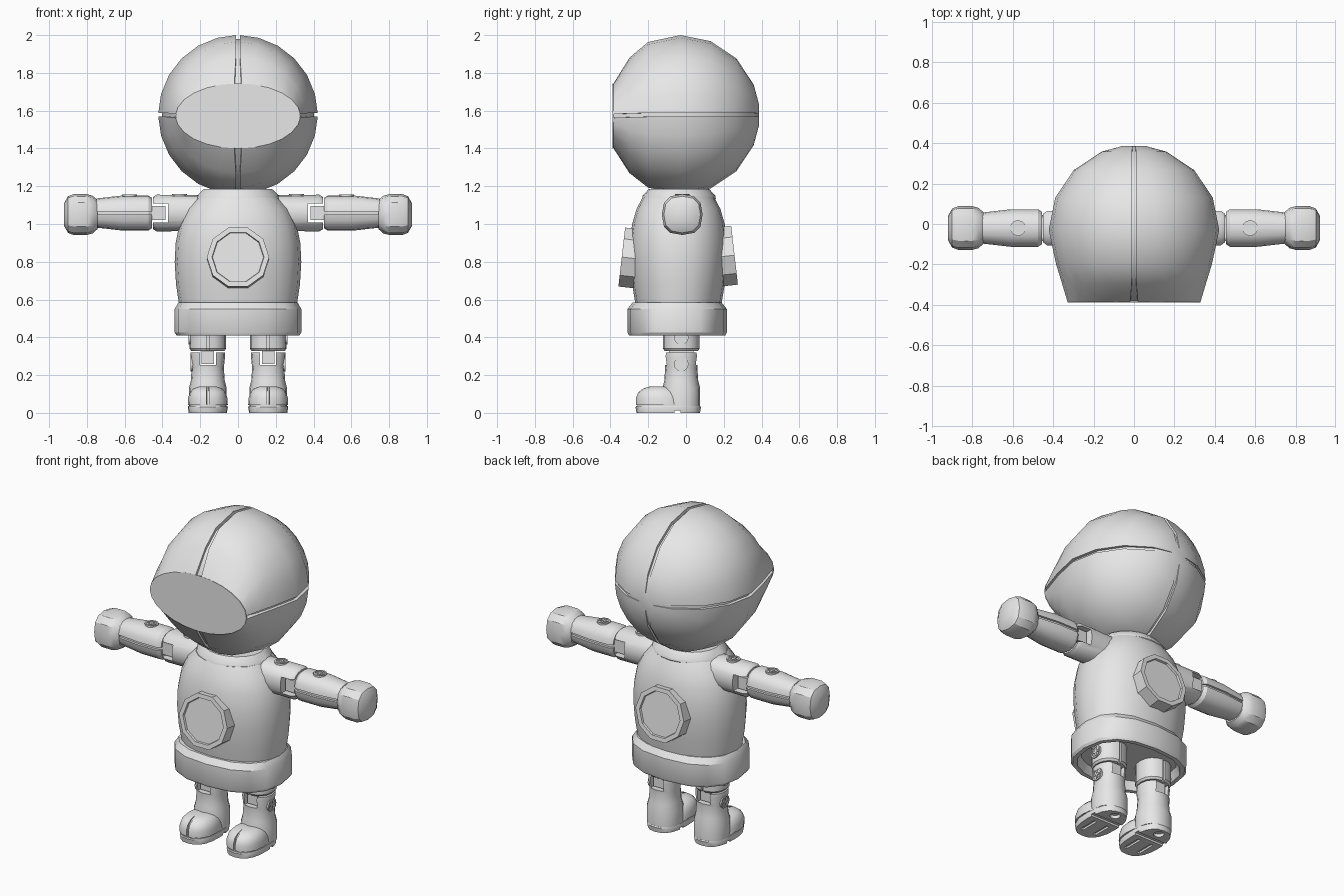
import bpy, bmesh
from math import sin, cos, pi, radians, copysign, sqrt
from mathutils import Matrix, Vector

if "Cube" in bpy.data.objects:
    bpy.data.objects.remove(bpy.data.objects["Cube"])

grey = bpy.data.materials.new("plain_grey")
grey.use_nodes = True
grey.diffuse_color = (0.8, 0.8, 0.8, 1)
grey.node_tree.nodes["Principled BSDF"].inputs["Base Color"].default_value = (0.8, 0.8, 0.8, 1)
parts = []


def finish(name, bm, matrix=Matrix()):
    bmesh.ops.transform(bm, matrix=matrix, verts=bm.verts)
    bmesh.ops.recalc_face_normals(bm, faces=bm.faces)
    mesh = bpy.data.meshes.new(name)
    bm.to_mesh(mesh)
    bm.free()
    mesh.materials.append(grey)
    obj = bpy.data.objects.new(name, mesh)
    bpy.context.scene.collection.objects.link(obj)
    parts.append(obj)
    return obj


def loft(name, axis, rings, n=16, power=2, grooves=(), width=0.006, depth=0.012, matrix=Matrix()):
    """Skin rings (position, u centre, v centre, u radius, v radius); grooves are sunk at quarter turns."""
    bm = bmesh.new()
    loops = []
    for t, cu, cv, ru, rv in rings:
        r = min(ru, rv)
        d, k = min(width / r, 0.12), 1 - min(depth / r, 0.2)
        steps = []
        for i in range(n):
            a = 2 * pi * i / n
            if i * 4 / n in grooves:
                steps += [(a - d, 1), (a - d, k), (a + d, k), (a + d, 1)]
            else:
                steps.append((a, 1))
        loop = []
        for a, k in steps:
            u = cu + k * ru * copysign(abs(cos(a)) ** (2 / power), cos(a))
            v = cv + k * rv * copysign(abs(sin(a)) ** (2 / power), sin(a))
            co = {"x": (t, u, v), "y": (u, t, v), "z": (u, v, t)}[axis]
            loop.append(bm.verts.new(co))
        loops.append(loop)
    for a, b in zip(loops, loops[1:]):
        for i in range(len(a)):
            j = (i + 1) % len(a)
            bm.faces.new((a[i], a[j], b[j], b[i]))
    bm.faces.new(loops[0])
    bm.faces.new(loops[-1])
    return finish(name, bm, matrix)


def box(name, centre, size, matrix=Matrix()):
    bm = bmesh.new()
    bmesh.ops.create_cube(bm, size=1)
    return finish(name, bm, matrix @ Matrix.Translation(centre) @ Matrix.Diagonal((*size, 1)))


def cut(obj, cutter):
    mod = obj.modifiers.new("cut", "BOOLEAN")
    mod.operation, mod.solver, mod.object = "DIFFERENCE", "EXACT", cutter
    graph = bpy.context.evaluated_depsgraph_get()
    mesh = bpy.data.meshes.new_from_object(obj.evaluated_get(graph))
    obj.modifiers.clear()
    obj.data = mesh
    parts.remove(cutter)
    bpy.data.objects.remove(cutter)


def screw(name, matrix):
    loft(name, "z", [(-0.03, 0, 0, 0.039, 0.039), (0.005, 0, 0, 0.039, 0.039), (0.005, 0, 0, 0.03, 0.03),
                     (0, 0, 0, 0.03, 0.03)], n=12, matrix=matrix)
    for i, size in enumerate([(0.05, 0.01, 0.01), (0.01, 0.05, 0.01)]):
        box(f"{name}_cross_{i + 1}", (0, 0, 0), size, matrix)


# Helmet: sphere sections blending into a wide oval front opening
rings = [(-0.385, 0, 1.572, 0.33, 0.17), (-0.3, 0, 1.575, 0.355, 0.305)]
for deg in (-24, 0, 22.5, 45, 67.5, 82):
    a = radians(deg)
    r = 0.422 * cos(a)
    rings.append((-0.03 + 0.42 * sin(a), 0, 1.578, r, r))
loft("helmet", "y", rings, n=24, grooves=(0, 1, 2, 3), width=0.01, depth=0.02)
loft("visor", "y", [(-0.38, 0, 1.572, 0.328, 0.168), (-0.389, 0, 1.572, 0.33, 0.172)], n=24)

# Torso, collar and hip band
torso = [(0.56, 0.31, 0.225), (0.68, 0.328, 0.245), (0.8, 0.335, 0.258), (0.9, 0.33, 0.258),
         (1.0, 0.31, 0.245), (1.08, 0.27, 0.222), (1.14, 0.215, 0.19)]
loft("torso", "z", [(z, 0, -0.04, u, v) for z, u, v in torso], n=20, power=2.2)
collar = [(1.12, 0.21, 0.185), (1.135, 0.222, 0.195), (1.15, 0.218, 0.192), (1.185, 0.18, 0.16)]
loft("collar", "z", [(z, 0, -0.037, u, v) for z, u, v in collar], n=20)
band = [(0.46, 0.28, 0.21), (0.41, 0.3, 0.23), (0.41, 0.325, 0.255), (0.425, 0.335, 0.263),
        (0.55, 0.335, 0.263), (0.585, 0.315, 0.235)]
loft("hip_band", "z", [(z, 0, -0.047, u, v) for z, u, v in band], n=16, power=2.5)

# Tilted round ports on chest and back
for name, y, z, turn in (("chest_port", -0.34, 0.825, 0), ("back_port", 0.257, 0.835, pi)):
    m = Matrix.Translation((0, y, z)) @ Matrix.Rotation(turn, 4, "Z") @ Matrix.Rotation(radians(-6.5), 4, "X")
    port = [(0.1, 0.165), (0, 0.165), (0, 0.138), (0.012, 0.135)]
    loft(name, "y", [(t, 0, 0, r, r) for t, r in port], n=10, matrix=m)

# Limbs, built for one side and flipped for the other
for side, s in (("left", 1), ("right", -1)):
    flip = Matrix.Scale(s, 4, Vector((1, 0, 0)))

    def limb(name, axis, rings, **kw):
        return loft(f"{side}_{name}", axis, rings, matrix=flip, **kw)

    def tube(profile, cu, cv):
        return [(t, cu, cv, r, r) for t, r in profile]

    # Upper arm with a forked elbow, forearm with a tongue, rounded hand
    ay, az = -0.02, 1.058
    upper = limb("upper_arm", "x", tube([(0.18, 0.095), (0.43, 0.097), (0.45, 0.085)], ay, az), n=16, power=2.3)
    cut(upper, box("slot", (0.45, ay, az), (0.16, 0.4, 0.1), flip))
    limb("forearm", "x", tube([(0.455, 0.08), (0.475, 0.093), (0.61, 0.093), (0.75, 0.077)], ay, az),
         n=16, power=2.3, grooves=(0, 2))
    box(f"{side}_elbow_tongue", (0.44, ay, az), (0.11, 0.13, 0.075), flip)
    hand = [(0.745, 0.078), (0.77, 0.1), (0.8, 0.108), (0.87, 0.108), (0.9, 0.097), (0.921, 0.06)]
    limb("hand", "x", tube(hand, ay, 1.05), n=12, power=2.6)
    for name, x, top in (("shoulder_screw", 0.31, az + 0.097), ("forearm_screw", 0.575, az + 0.093)):
        screw(f"{side}_{name}", flip @ Matrix.Translation((x, ay, top)))

    # Thigh with a knee tongue, shin with a matching slot
    lx, ly = 0.16, -0.025
    limb("thigh", "z", tube([(0.328, 0.088), (0.34, 0.097), (0.5, 0.097)], lx, ly), power=2.2, grooves=(1, 3))
    box(f"{side}_knee_tongue", (lx, ly, 0.3), (0.065, 0.13, 0.08), flip)
    shin = [(0.035, 0.1), (0.13, 0.1), (0.17, 0.09), (0.24, 0.085), (0.3, 0.092), (0.32, 0.09)]
    shin = limb("shin", "z", tube(shin, lx, ly), power=2.2)
    cut(shin, box("slot", (lx, ly, 0.3), (0.085, 0.4, 0.095), flip))
    for name, z, r in (("thigh_screw", 0.4, 0.097), ("shin_screw", 0.258, 0.087)):
        screw(f"{side}_{name}", flip @ Matrix.Translation((lx + r, ly, z)) @ Matrix.Rotation(pi / 2, 4, "Y"))

    # Boot toe and sole
    toe = [(0.042, -0.13, 0.106, 0.135), (0.08, -0.135, 0.104, 0.13), (0.11, -0.14, 0.094, 0.112),
           (0.13, -0.14, 0.075, 0.085), (0.14, -0.14, 0.045, 0.05)]
    limb("boot_toe", "z", [(z, lx, y, u, v) for z, y, u, v in toe], power=2.3, grooves=(1, 3), width=0.004)
    sole = [(0, 0.101, 0.168), (0.03, 0.106, 0.173), (0.036, 0.104, 0.17), (0.036, 0.098, 0.164), (0.045, 0.098, 0.164)]
    sole = limb("boot_sole", "z", [(z, lx, -0.094, u, v) for z, u, v in sole], n=20, power=2.5)
    # Tread: heel socket, arch groove and two toe grooves
    cut(sole, limb("socket", "z", [(-0.02, lx, 0.025, 0.03, 0.03), (0.02, lx, 0.025, 0.03, 0.03)], n=12))
    cut(sole, box("arch", (lx, -0.045, 0), (0.3, 0.03, 0.024), flip))
    for x in (-0.045, 0.045):
        cut(sole, box("tread", (lx + x, -0.15, 0), (0.02, 0.12, 0.024), flip))

# Smooth shading with crisp edges
bpy.ops.object.select_all(action="DESELECT")
for obj in parts:
    obj.select_set(True)
bpy.context.view_layer.objects.active = parts[0]
bpy.ops.object.shade_smooth_by_angle(angle=radians(32))
